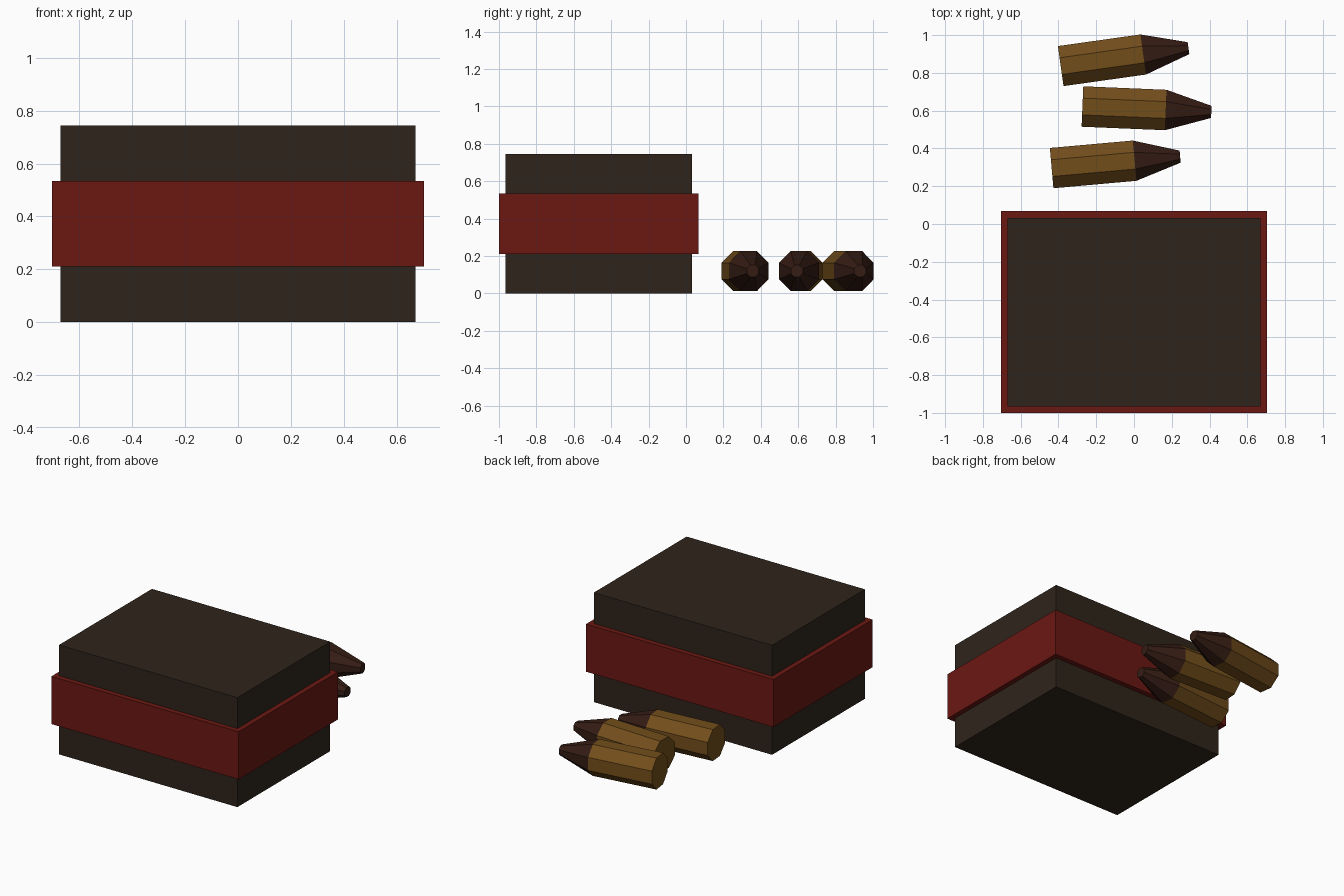
import bpy, bmesh
from math import radians, cos, pi
from mathutils import Matrix

if "Cube" in bpy.data.objects:
    bpy.data.objects.remove(bpy.data.objects["Cube"])


def material(name, rgb):
    m = bpy.data.materials.new(name)
    m.diffuse_color = (*rgb, 1)
    m.use_nodes = True
    m.node_tree.nodes["Principled BSDF"].inputs["Base Color"].default_value = m.diffuse_color
    return m


def add_object(name, bm, mat):
    mesh = bpy.data.meshes.new(name)
    bm.to_mesh(mesh)
    bm.free()
    mesh.materials.append(mat)
    obj = bpy.data.objects.new(name, mesh)
    bpy.context.collection.objects.link(obj)
    return obj


def box(name, center, size, mat):
    bm = bmesh.new()
    bmesh.ops.create_cube(bm, size=1, matrix=Matrix.LocRotScale(center, None, size))
    return add_object(name, bm, mat)


def octagon_segment(name, r1, r2, start, length, place, mat):
    """Eight-sided cone section along local +x, flat side up; r1, r2 are apothems."""
    k = 1 / cos(pi / 8)
    turn = Matrix.Rotation(pi / 2, 4, 'Y') @ Matrix.Rotation(pi / 8, 4, 'Z')
    bm = bmesh.new()
    bmesh.ops.create_cone(
        bm, cap_ends=True, segments=8, radius1=r1 * k, radius2=r2 * k, depth=length,
        matrix=Matrix.Translation((start + length / 2, 0, 0)) @ turn)
    obj = add_object(name, bm, mat)
    obj.matrix_world = place
    return obj


dark = material("dark_card", (0.028, 0.018, 0.011))
red = material("red_band", (0.145, 0.009, 0.006))
brass = material("brass", (0.17, 0.076, 0.011))
copper = material("copper_tip", (0.036, 0.012, 0.007))

# Ammunition box with wrapped band
box("carton", (0, -0.466, 0.3725), (1.342, 0.998, 0.745), dark)
box("carton_band", (0, -0.466, 0.373), (1.41, 1.068, 0.324), red)

# Loose rounds: base centre x, y and heading in degrees
rounds = [(-0.436, 0.296, 5.1), (-0.273, 0.622, -2.4), (-0.388, 0.836, 8.0)]
for i, (x, y, heading) in enumerate(rounds, 1):
    place = Matrix.Translation((x, y, 0.12)) @ Matrix.Rotation(radians(heading), 4, 'Z')
    octagon_segment(f"case_{i}", 0.107, 0.107, 0, 0.441, place, brass)
    octagon_segment(f"tip_{i}", 0.107, 0.032, 0.441, 0.242, place, copper)
